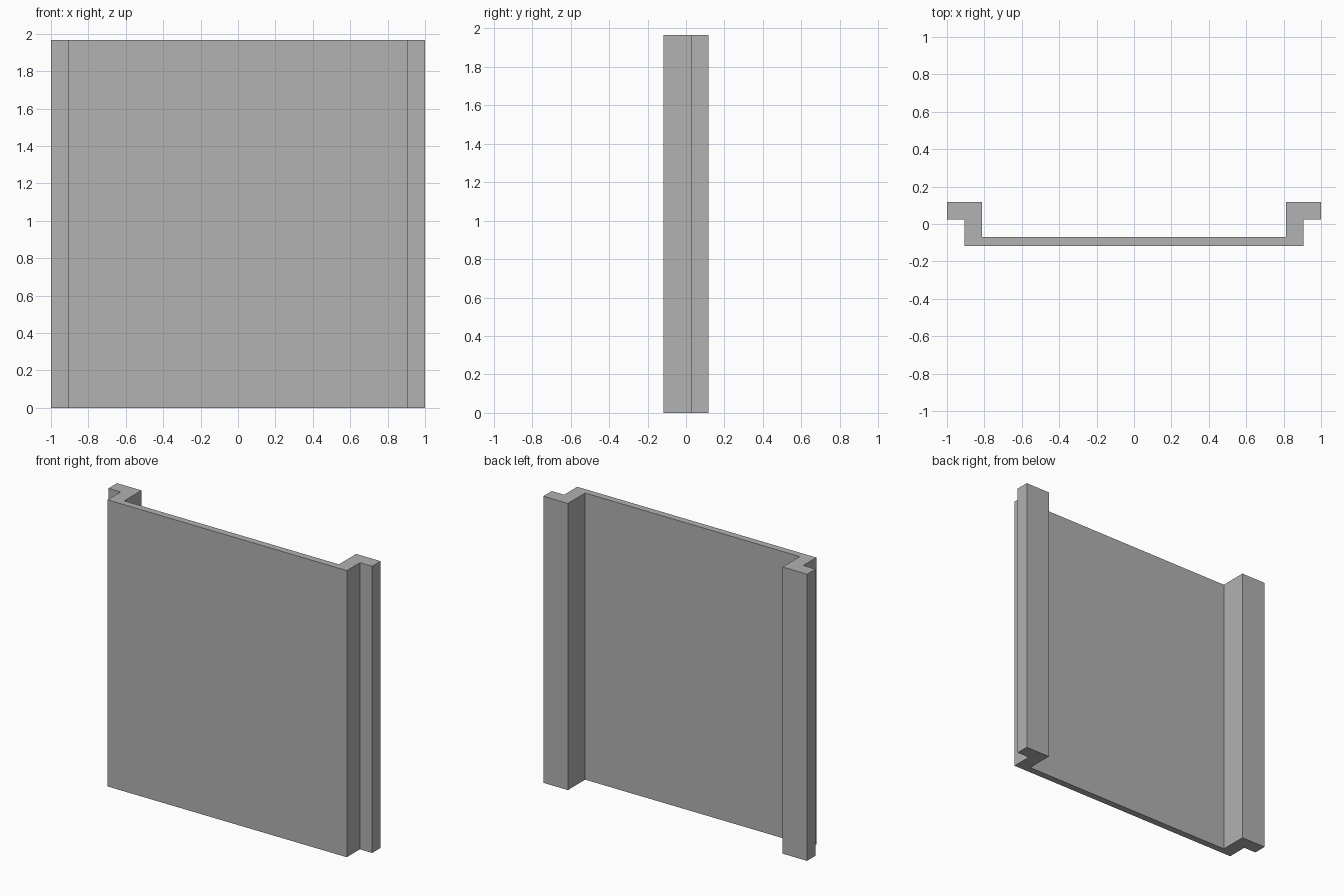
import bpy
import bmesh

cube = bpy.data.objects.get("Cube")
if cube:
    bpy.data.objects.remove(cube, do_unlink=True)

HEIGHT = 1.965

# Plain grey material
grey = bpy.data.materials.new("plain_grey")
grey.use_nodes = True
colour = (0.445, 0.445, 0.445, 1)
grey.diffuse_color = colour
grey.node_tree.nodes["Principled BSDF"].inputs["Base Color"].default_value = colour

# Left half of the plan: front panel, return and outward flange
half = [(0.907, -0.117), (0.907, 0.025), (1.0, 0.025),
        (1.0, 0.117), (0.814, 0.117), (0.814, -0.07)]
profile = half + [(-x, y) for x, y in reversed(half)]

# Extrude the mirrored plan to full height
bm = bmesh.new()
base = bm.faces.new([bm.verts.new((x, y, 0)) for x, y in profile])
top = bmesh.ops.extrude_face_region(bm, geom=[base], use_keep_orig=True)
bmesh.ops.translate(bm, vec=(0, 0, HEIGHT),
                    verts=[v for v in top["geom"] if isinstance(v, bmesh.types.BMVert)])
bmesh.ops.recalc_face_normals(bm, faces=bm.faces)

mesh = bpy.data.meshes.new("flanged_panel")
bm.to_mesh(mesh)
bm.free()
mesh.materials.append(grey)
panel = bpy.data.objects.new("flanged_panel", mesh)
bpy.context.collection.objects.link(panel)
